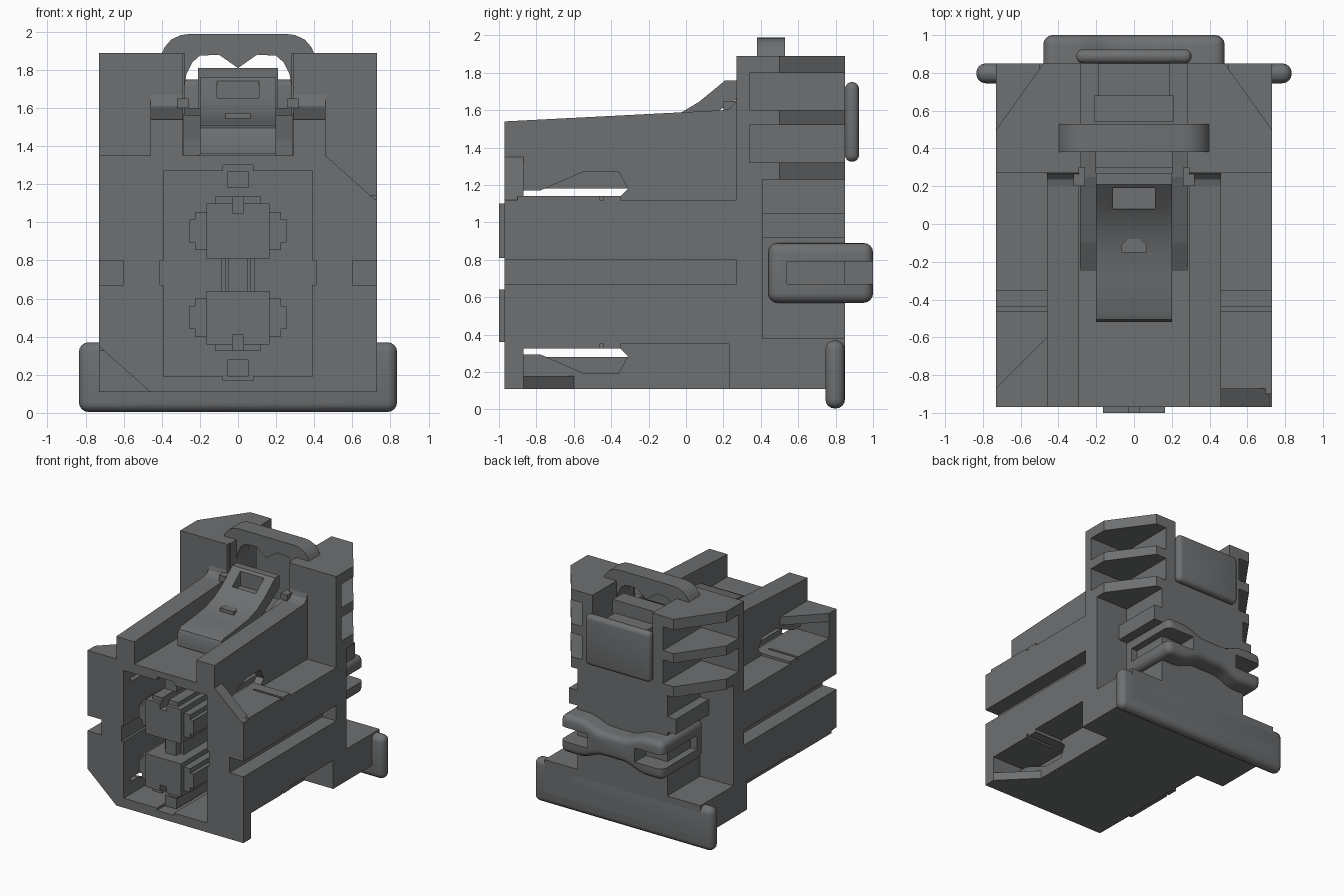
import bpy, bmesh, math
from mathutils import Vector

if "Cube" in bpy.data.objects:
    bpy.data.objects.remove(bpy.data.objects["Cube"])

grey = bpy.data.materials.new("dark grey plastic")
grey.diffuse_color = (0.155, 0.16, 0.165, 1)
grey.use_nodes = True
grey.node_tree.nodes["Principled BSDF"].inputs["Base Color"].default_value = grey.diffuse_color


def prism(name, pts, axis, a, b, bevel=0.0, segs=4):
    """Extrude a closed 2D outline along an axis from a to b."""
    def place(p, t):
        return {'x': (t, p[0], p[1]), 'y': (p[0], t, p[1]), 'z': (p[0], p[1], t)}[axis]
    bm = bmesh.new()
    lo = [bm.verts.new(place(p, a)) for p in pts]
    hi = [bm.verts.new(place(p, b)) for p in pts]
    n = len(pts)
    bm.faces.new(lo)
    bm.faces.new(hi)
    for i in range(n):
        bm.faces.new((lo[i], lo[(i + 1) % n], hi[(i + 1) % n], hi[i]))
    bmesh.ops.recalc_face_normals(bm, faces=bm.faces)
    if bevel:
        bmesh.ops.bevel(bm, geom=list(bm.edges), offset=bevel, segments=segs,
                        profile=0.5, affect='EDGES', clamp_overlap=True)
    me = bpy.data.meshes.new(name)
    bm.to_mesh(me)
    bm.free()
    me.materials.append(grey)
    ob = bpy.data.objects.new(name, me)
    bpy.context.collection.objects.link(ob)
    return ob


def box(name, x0, x1, y0, y1, z0, z1, bevel=0.0):
    return prism(name, [(x0, y0), (x1, y0), (x1, y1), (x0, y1)], 'z', z0, z1, bevel)


def combine(base, others, op):
    """Boolean a list of helpers into base, then drop the helpers."""
    for o in others:
        m = base.modifiers.new("bool", 'BOOLEAN')
        m.object, m.operation, m.solver = o, op, 'EXACT'
        bpy.context.view_layer.update()
        dg = bpy.context.evaluated_depsgraph_get()
        me = bpy.data.meshes.new_from_object(base.evaluated_get(dg))
        base.modifiers.clear()
        base.data = me
        bpy.data.objects.remove(o)


def smooth(ob):
    bpy.ops.object.select_all(action='DESELECT')
    ob.select_set(True)
    bpy.context.view_layer.objects.active = ob
    bpy.ops.object.shade_smooth_by_angle(angle=math.radians(35))


# Housing: grooved middle, narrow lower core, sloping upper core
half = [(.73, .35), (.73, .67), (.6, .67), (.6, .8), (.73, .8), (.73, 1.12)]
housing = prism("housing", half + [(-x, z) for x, z in reversed(half)], 'y', -.97, .28)
add = [box("lower_core", -.46, .46, -.97, .28, .11, .5),
       prism("upper_core", [(-.97, 1), (-.97, 1.54), (.2, 1.6), (.235, 1.61), (.26, 1.635),
                            (.27, 1.67), (.3, 1.67), (.3, 1)], 'x', -.46, .46)]
# Rear frame, foot block and rear core
add += [box("rear_frame", -.73, .73, .27, .41, .3, 1.3),
        box("foot_block", -.73, .73, .23, .85, .11, .38),
        box("rear_core", -.42, .42, .35, .85, .3, 1.3),
        box("core_step", -.5, .5, .35, .85, .92, 1.05)]
# Rear tower with chamfered corners
add.append(prism("tower", [(-.73, .27), (.73, .27), (.73, .5), (.48, .85), (-.48, .85), (-.73, .5)],
                 'z', 1.23, 1.89))
# Front corner plates and their gussets
add += [prism("plate_tr", [(.4, 1), (.73, 1), (.73, 1.11), (.46, 1.35), (.4, 1.35)], 'y', -.97, -.87),
        box("plate_tl", -.73, -.4, -.97, -.87, 1, 1.35),
        box("plate_br", .4, .73, -.97, -.87, .11, .5),
        prism("plate_bl", [(-.4, .11), (-.46, .11), (-.73, .35), (-.73, .5), (-.4, .5)], 'y', -.97, -.87),
        prism("gusset_t", [(-.73, -.9), (-.73, -.87), (-.46, -.6), (-.4, -.6), (-.4, -.9)], 'z', 1.28, 1.35),
        prism("gusset_b", [(.73, -.9), (.73, -.87), (.46, -.6), (.4, -.6), (.4, -.9)], 'z', .11, .18)]
# Raised shelf strips beside the windows
for s in (-1, 1):
    x0, x1 = sorted((s * .44, s * .73))
    for y0, y1 in ((-.9, -.46), (-.44, -.35)):
        add += [box("shelf", x0, x1, y0, y1, 1.05, 1.14), box("shelf", x0, x1, y0, y1, .325, .42)]
combine(housing, add, 'UNION')

# Cavity, latch channel, side windows and tower pockets
cut = [box("cavity", -.39, .39, -1.1, .25, .19, 1.27),
       box("cavity_key", -.08, .08, -1.1, .25, .17, 1.3),
       box("cavity_side", -.41, .41, -1.1, .25, .67, .8),
       box("channel", -.29, .29, -1.1, .3, 1.35, 2),
       box("channel_rear", -.28, .28, .2, 1, 1.4, 2)]
window = [(-.87, 1.17), (-.78, 1.17), (-.55, 1.27), (-.36, 1.27), (-.31, 1.18), (-.35, 1.14), (-.87, 1.14)]
cut.append(prism("window_top", window, 'x', -.6, .6))
cut.append(prism("window_low", [(y, 1.465 - z) for y, z in window], 'x', -.6, .6))
for s in (-1, 1):
    x0, x1 = sorted((s * .38, s * .9))
    for z0, z1 in ((1.32, 1.52), (1.6, 1.8)):
        cut.append(box("pocket", x0, x1, .34, 1, z0, z1))
combine(housing, cut, 'DIFFERENCE')

# Two contact carriers with side ears and ribs
for name, z0, z1, s in (("upper_carrier", .81, 1.1, 1), ("lower_carrier", .36, .64, -1)):
    c = box(name, -.165, .165, -1, .26, z0, z1)
    zc = (z0 + z1) / 2
    top = z1 if s > 0 else z0
    r0, r1 = sorted((top - s * .02, top + s * .035))
    parts = [box("cap", -.12, .12, -.97, .26, r0, r1)]
    for x in (-1, 1):
        a, b = sorted((x * .15, x * .225))
        parts.append(box("ear", a, b, -.96, .26, zc - .1, zc + .1))
        a, b = sorted((x * .22, x * .255))
        parts.append(box("ear_tip", a, b, -.96, .26, zc - .06, zc + .06))
    combine(c, parts, 'UNION')
    n0, n1 = sorted((top - s * .05, top + s * .1))
    combine(c, [box("notch", -.03, .03, -1.1, -.3, n0, n1)], 'DIFFERENCE')
    k0, k1 = sorted((top + s * .08, top + s * .17))
    box(name + "_key", -.055, .055, -.9, .26, k0, k1)
box("carrier_link", -.05, .05, -.9, .26, .63, .82)
for x in (-.075, .075):
    box("link_rail", x - .012, x + .012, -.85, .26, .63, .82)

# Curved latch lever with end notch and small bump
top = [(-.52, 1.36), (-.52, 1.46), (-.505, 1.495), (-.47, 1.51), (-.3, 1.525), (-.15, 1.545), (-.03, 1.585),
       (.07, 1.645), (.15, 1.71), (.21, 1.76), (.27, 1.76)]
latch = prism("latch", top + [(.27, 1.66), (.15, 1.58), (.02, 1.5), (-.15, 1.45), (-.4, 1.42), (-.48, 1.36)],
              'x', -.2, .2)
combine(latch, [box("latch_notch", -.11, .11, .08, .19, 1.62, 1.9)], 'DIFFERENCE')
smooth(latch)
prism("latch_bump", [(-.065, -.15), (.065, -.15), (.065, -.11), (.035, -.08), (-.035, -.08), (-.065, -.11)],
      'z', 1.52, 1.575)
for s in (-1, 1):
    a, b = sorted((s * .2, s * .285))
    prism("latch_side_rail", [(-.25, 1.35), (-.1, 1.43), (.25, 1.56), (.5, 1.6), (.5, 1.35)], 'x', a, b)
    a, b = sorted((s * .26, s * .32))
    box("latch_pivot", a, b, .2, .3, 1.6, 1.65)

# Arched guard over the latch
arc = [(.4, 1.885), (.385, 1.92), (.35, 1.96), (.3, 1.983), (.26, 1.988)]
inner = [(.28, 1.72), (.27, 1.78), (.24, 1.84), (.2, 1.875), (.1, 1.88), (0, 1.81)]
outline = [(-x, z) for x, z in arc] + arc[::-1] + [(.29, 1.885), (.29, 1.72)] + inner \
    + [(-x, z) for x, z in inner[-2::-1]] + [(-.29, 1.72), (-.29, 1.885)]
smooth(prism("latch_guard", outline, 'y', .38, .53))

# Rear block and rounded push tab
box("rear_block", -.21, .21, .54, .68, 1.4, 1.81)
box("tab_stem", -.19, .19, .66, .88, 1.38, 1.7)
smooth(box("push_tab", -.305, .305, .85, .925, 1.325, 1.75, .035))

# Rounded foot plate
smooth(box("foot_plate", -.835, .835, .745, .85, .005, .37, .05))

# Rear clip: waisted bar with slotted ends
wave = []
for i in range(17):
    x = -.48 + .06 * i
    t = min(1, max(0, (abs(x) - .1) / .2))
    wave.append((x, .83 + .06 * (t * t * (3 - 2 * t))))
clip = prism("rear_clip", wave + [(x, 1.46 - z) for x, z in reversed(wave)], 'y', .44, 1.0)
m = clip.modifiers.new("round", 'BEVEL')
m.width, m.segments, m.limit_method, m.angle_limit = .05, 4, 'ANGLE', math.radians(50)
combine(clip, [box("slot_l", -.6, -.22, .54, 1.1, .67, .79),
               box("slot_r", .22, .6, .54, 1.1, .67, .79)], 'DIFFERENCE')
smooth(clip)
for s in (-1, 1):
    a, b = sorted((s * .2, s * .4))
    box("clip_post", a, b, .62, .85, .66, .8)
